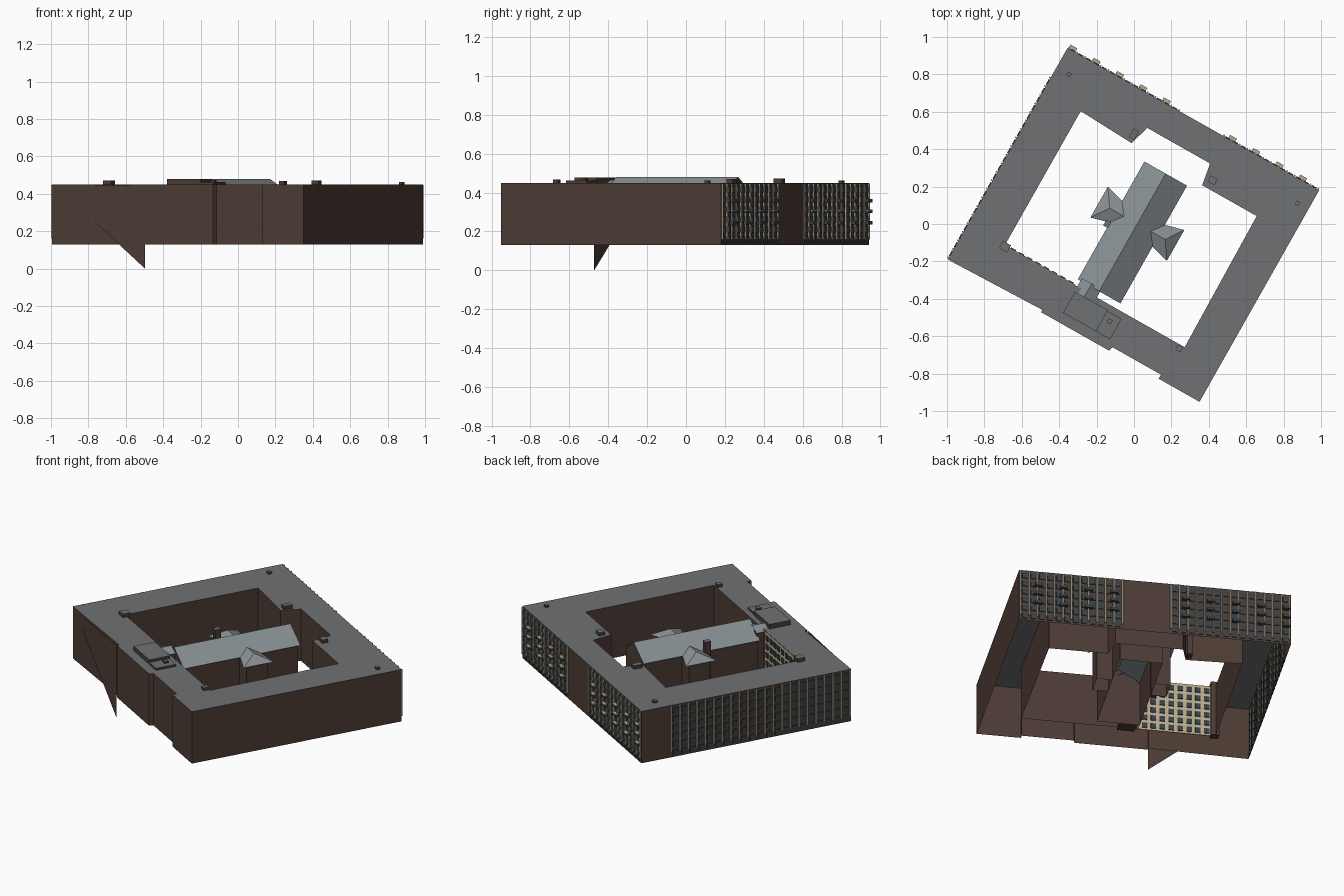
import bpy, bmesh, math
from mathutils import Matrix

if "Cube" in bpy.data.objects:
    bpy.data.objects.remove(bpy.data.objects["Cube"])

ROT = Matrix.Rotation(math.radians(-29.5), 4, 'Z')   # the block sits turned on its plot
Z0, Z1 = 0.13, 0.45


def material(name, rgb):
    m = bpy.data.materials.new(name)
    m.diffuse_color = (*rgb, 1)
    m.use_nodes = True
    m.node_tree.nodes["Principled BSDF"].inputs["Base Color"].default_value = m.diffuse_color
    return m


BROWN = material("brown_brick", (0.075, 0.045, 0.036))
ROOF = material("flat_roof", (0.16, 0.165, 0.17))
SLATE = material("slate", (0.25, 0.28, 0.30))
TAN = material("tan_stone", (0.50, 0.40, 0.27))
GLASS = material("dark_glass", (0.035, 0.055, 0.065))


def finish(name, bm, mats, recalc=True):
    if recalc:
        bmesh.ops.recalc_face_normals(bm, faces=bm.faces)
    bm.transform(ROT)
    me = bpy.data.meshes.new(name)
    bm.to_mesh(me)
    bm.free()
    for m in mats:
        me.materials.append(m)
    ob = bpy.data.objects.new(name, me)
    bpy.context.collection.objects.link(ob)
    return ob


def boxes(name, items, mat, top=None):
    """items: (u0, u1, v0, v1, z0, z1)"""
    bm = bmesh.new()
    for u0, u1, v0, v1, z0, z1 in items:
        m = Matrix.Translation(((u0 + u1) / 2, (v0 + v1) / 2, (z0 + z1) / 2)) @ \
            Matrix.Diagonal((abs(u1 - u0), abs(v1 - v0), z1 - z0, 1))
        bmesh.ops.create_cube(bm, size=1, matrix=m)
    bmesh.ops.recalc_face_normals(bm, faces=bm.faces)
    if top:
        for f in bm.faces:
            f.material_index = int(f.normal.z > 0.9)
    return finish(name, bm, [mat, top] if top else [mat])


def sheet(name, verts, faces, mat):
    bm = bmesh.new()
    vs = [bm.verts.new(v) for v in verts]
    for f in faces:
        bm.faces.new([vs[i] for i in f])
    return finish(name, bm, [mat])


# Main ring: open-bottomed outer and courtyard walls under a flat roof
outer = [(-.773, -.655), (-.745, -.655), (-.2, -.641), (-.2, -.655), (.217, -.655),
         (.225, -.63), (.522, -.63), (.522, -.655), (.773, -.655), (.773, .645), (-.773, .645)]
inner = [(-.545, -.44), (.56, -.44), (.55, .36), (.215, .36), (.195, .482),
         (-.19, .482), (-.225, .37), (-.545, .385)]
bm = bmesh.new()
rim = []
for loop in (outer, inner):
    lo = [bm.verts.new((u, v, Z0)) for u, v in loop]
    hi = [bm.verts.new((u, v, Z1)) for u, v in loop]
    for i in range(len(loop)):
        j = (i + 1) % len(loop)
        bm.faces.new((lo[i], lo[j], hi[j], hi[i]))
        rim.append(bm.edges.get((hi[i], hi[j])))
fill = bmesh.ops.triangle_fill(bm, edges=rim, use_beauty=True, normal=(0, 0, 1))
for g in fill["geom"]:
    if isinstance(g, bmesh.types.BMFace):
        g.material_index = 1
finish("ring_building", bm, [BROWN, ROOF])

# Loose triangular wall panel hanging below the front
sheet("front_wall_panel", [(-.745, -.656, Z1 - .01), (-.2, -.656, 0), (-.2, -.656, Z1)],
      [(0, 1, 2)], BROWN)

# Central hall: walls with gables and a pitched roof
C, HW, VA, VB, EAVE, RIDGE = .015, .131, -.405, .318, .40, .48
wl, wr, va, vb = C - HW + .01, C + HW - .01, VA + .01, VB - .01
sheet("hall_walls",
      [(wl, va, Z0), (wr, va, Z0), (wr, va, EAVE), (C, va, RIDGE - .005), (wl, va, EAVE),
       (wl, vb, Z0), (wr, vb, Z0), (wr, vb, EAVE), (C, vb, RIDGE - .005), (wl, vb, EAVE)],
      [(0, 1, 2, 3, 4), (5, 6, 7, 8, 9), (0, 5, 9, 4), (1, 6, 7, 2)], BROWN)
sheet("hall_roof",
      [(C - HW, VA, EAVE), (C, VA, RIDGE), (C + HW, VA, EAVE),
       (C - HW, VB, EAVE), (C, VB, RIDGE), (C + HW, VB, EAVE)],
      [(0, 1, 4, 3), (1, 2, 5, 4)], SLATE)

# Side wings with hipped roofs, mirrored about the hall ridge
for side, s in (("left", -1), ("right", 1)):
    P = lambda d, v, z: (C + s * d, v, z)
    n, f = -.085, .105
    sheet(side + "_wing_roof",
          [P(.125, n + .03, .40), P(.235, n, .385), P(.235, f, .385), P(.125, f - .03, .40),
           P(.08, .01, .43), P(.17, .01, .43)],
          [(0, 1, 5, 4), (1, 2, 5), (2, 3, 4, 5)], SLATE)
    a, b = n + .03, f - .03
    sheet(side + "_wing_walls",
          [P(.12, a, Z0), P(.21, a, Z0), P(.21, b, Z0), P(.12, b, Z0),
           P(.12, a, .40), P(.21, a, .39), P(.21, b, .39), P(.12, b, .40)],
          [(0, 1, 5, 4), (1, 2, 6, 5), (2, 3, 7, 6)], BROWN)

# Link roof from hall to ring, and the stepped roof house in front of it
sheet("link_roof", [(-.1, -.47, .44), (-.04, -.47, .465), (.02, -.47, .44),
                    (-.1, -.39, .44), (-.04, -.39, .465), (.02, -.39, .44)],
      [(0, 1, 4, 3), (1, 2, 5, 4)], SLATE)
boxes("link_walls", [(-.09, .01, -.47, -.395, Z0, .44)], BROWN)
boxes("roof_house", [(-.097, .105, -.6, -.47, Z1 - .01, .478),
                     (.105, .192, -.6, -.475, Z1 - .01, .462)], BROWN, ROOF)

# Chimneys: (u, v, half width, half depth, bottom, top)
chimneys = [(-.695, .525, .011, .011, .44, .463), (.707, .527, .011, .011, .44, .463),
            (-.237, .417, .016, .026, Z0, .472), (.25, .411, .021, .018, .44, .47),
            (-.54, -.445, .024, .022, Z0, .472), (.537, -.46, .015, .015, .44, .468),
            (.143, -.517, .012, .012, .45, .474), (-.125, -.07, .015, .018, Z0, .47)]
boxes("chimneys", [(u - a, u + a, v - b, v + b, z, t) for u, v, a, b, z, t in chimneys],
      BROWN, ROOF)


def facade(name, place, start, end, cols, rows=6, strips=True):
    """place(t0, t1, d) gives the footprint of a plate standing out by d."""
    step = (end - start) / cols
    zstep = (Z1 - Z0 - .01) / rows
    wins = []
    for c in range(cols):
        m = start + (c + .5) * step
        for r in range(rows):
            z = Z0 + .012 + r * zstep
            wins.append((*place(m - step * .3, m + step * .3, .005), z, z + zstep * .6))
    boxes(name + "_windows", wins, GLASS)
    if strips:
        boxes(name + "_strips",
              [(*place(start + c * step - .004, start + c * step + .004, .008), Z0 + .03, Z1 - .003)
               for c in range(cols + 1)], TAN)


back = lambda a, b, d: (a, b, .643, .645 + d)
left = lambda a, b, d: (-.773 - d, -.771, a, b)
court = lambda a, b, d: (a, b, -.442, -.437 + d)
facade("back_left", back, -.765, -.09, 14)
facade("back_right", back, .186, .765, 12)
facade("left_side", left, -.645, .46, 21)

# Tan courtyard wall with plain windows
boxes("courtyard_wall", [(*court(-.543, -.11, 0), Z0, Z1 - .002)], TAN)
facade("courtyard", court, -.52, -.115, 8, strips=False)

# Small balconies in three rows on the back
cols = [-.747 + .1435 * i for i in range(5)] + [.234 + .1435 * i for i in range(4)]
levels = (.237, .295, .35)
boxes("balconies", [(u - .021, u + .021, .645, .668, z, z + .014) for u in cols for z in levels],
      GLASS)
boxes("balcony_caps", [(u - .021, u + .021, .645, .668, z + .014, z + .017)
                       for u in cols for z in levels], TAN)
